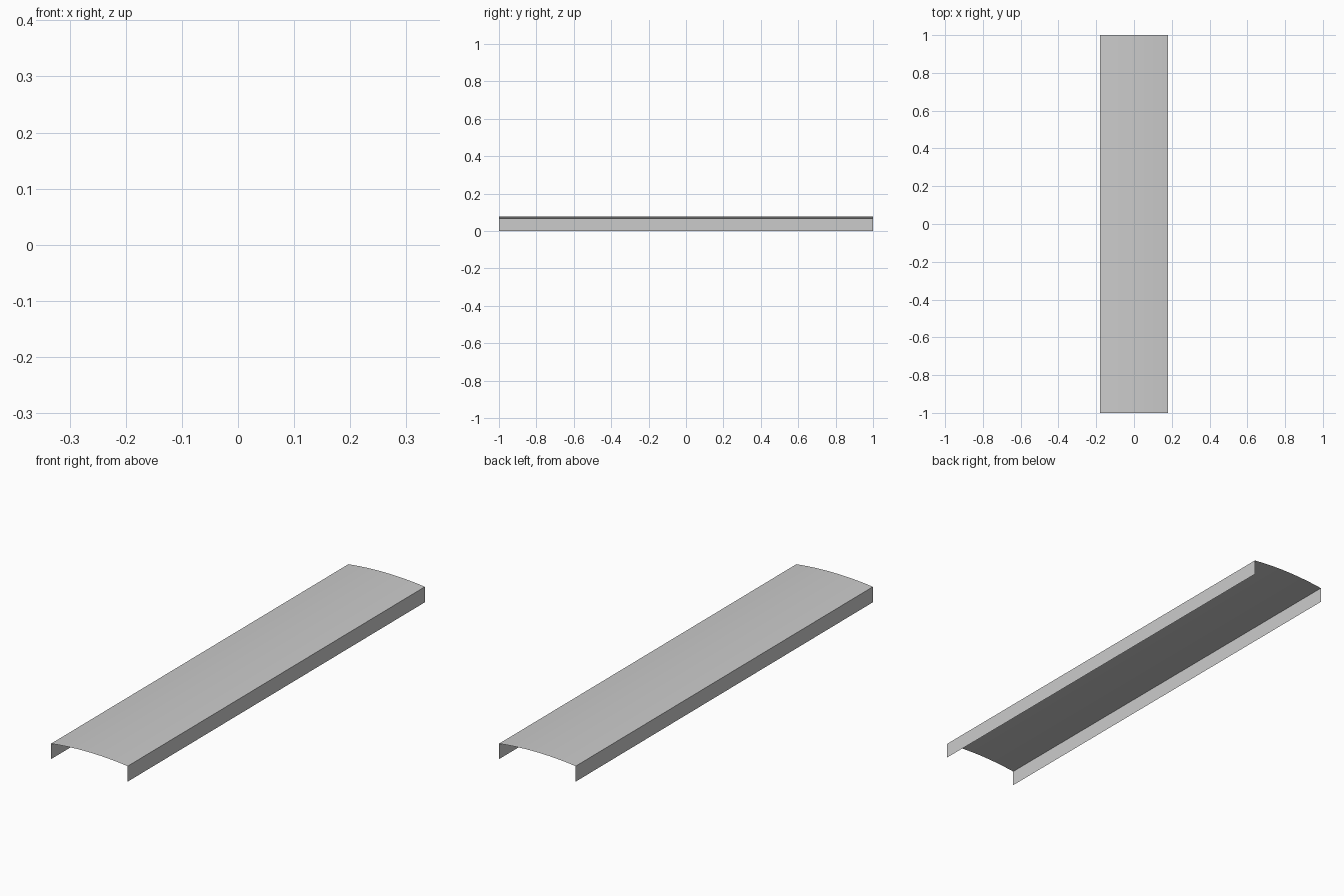
import bpy, bmesh
from math import asin, sin, cos, radians

if "Cube" in bpy.data.objects:
    bpy.data.objects.remove(bpy.data.objects["Cube"])

HALF_W, HALF_L = 0.18, 1.0
WALL_H, TOP_H = 0.066, 0.077
SEGMENTS = 12

# Cross-section: upright side, shallow arc, upright side
rise = TOP_H - WALL_H
radius = (HALF_W ** 2 + rise ** 2) / (2 * rise)
half_angle = asin(HALF_W / radius)
profile = [(-HALF_W, 0)]
for i in range(SEGMENTS + 1):
    a = half_angle * (2 * i / SEGMENTS - 1)
    profile.append((radius * sin(a), TOP_H - radius + radius * cos(a)))
profile.append((HALF_W, 0))

# Sweep the open section along the length as a thin sheet
bm = bmesh.new()
verts = [bm.verts.new((x, -HALF_L, z)) for x, z in profile]
edges = [bm.edges.new(pair) for pair in zip(verts, verts[1:])]
swept = bmesh.ops.extrude_edge_only(bm, edges=edges)
new_verts = [g for g in swept["geom"] if isinstance(g, bmesh.types.BMVert)]
bmesh.ops.translate(bm, verts=new_verts, vec=(0, 2 * HALF_L, 0))

# Point every face outwards
bm.normal_update()
for f in bm.faces:
    c = f.calc_center_median()
    outward = f.normal.z if abs(f.normal.z) > 0.5 else f.normal.x * c.x
    if outward < 0:
        f.normal_flip()

mesh = bpy.data.meshes.new("curved_channel_cover")
bm.to_mesh(mesh)
bm.free()
cover = bpy.data.objects.new("curved_channel_cover", mesh)
bpy.context.collection.objects.link(cover)

# Smooth arc with crisp side edges
bpy.context.view_layer.objects.active = cover
cover.select_set(True)
bpy.ops.object.shade_smooth_by_angle(angle=radians(30))
